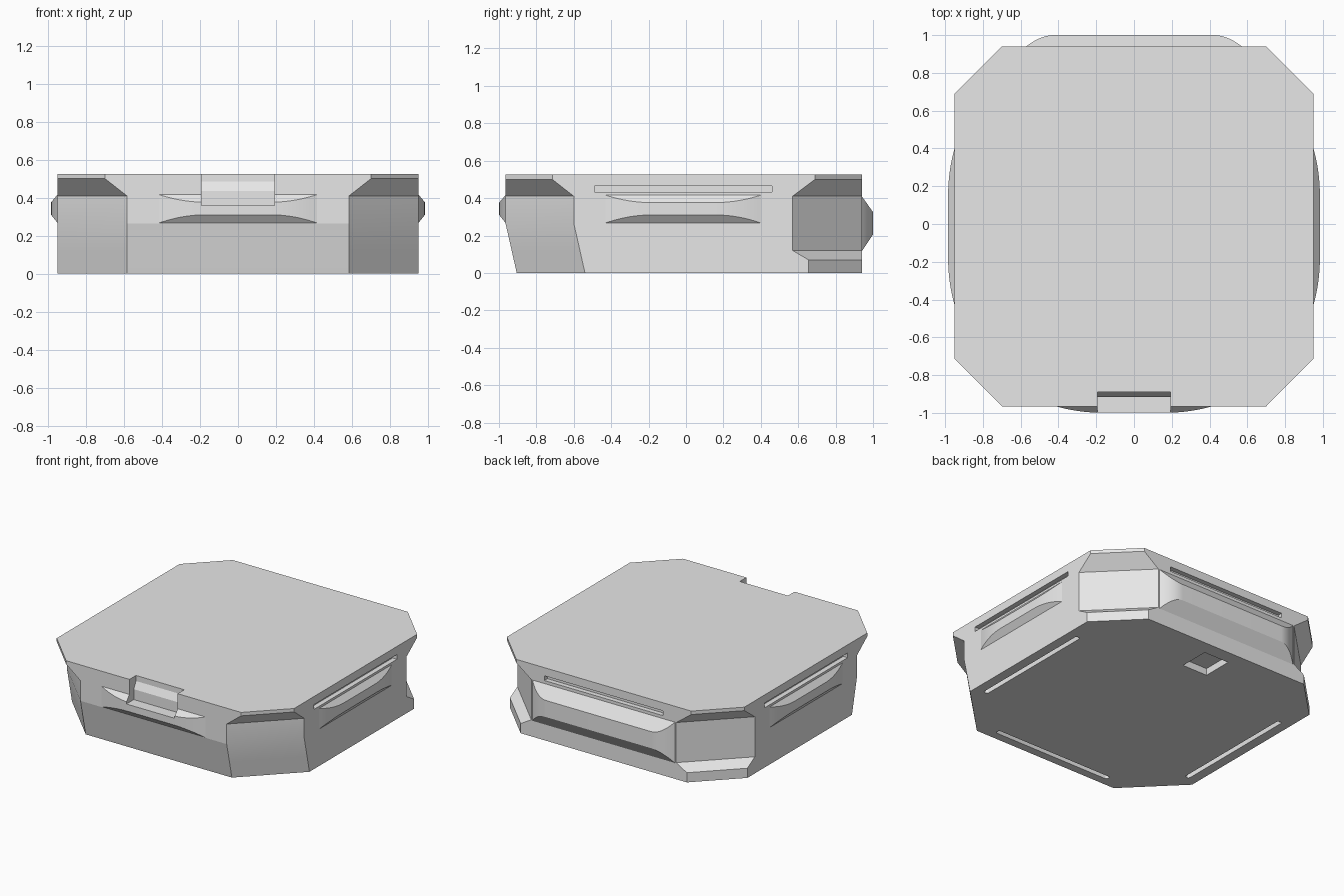
import bpy, bmesh, math
from mathutils import Matrix

if "Cube" in bpy.data.objects:
    bpy.data.objects.remove(bpy.data.objects["Cube"], do_unlink=True)

grey = bpy.data.materials.new("light grey")
grey.use_nodes = True
COLOUR = (0.8, 0.8, 0.8, 1)
grey.diffuse_color = COLOUR
grey.node_tree.nodes["Principled BSDF"].inputs["Base Color"].default_value = COLOUR

HALF, BACK, FRONT = 0.95, 0.94, -0.965


def make(name, bm):
    bmesh.ops.recalc_face_normals(bm, faces=bm.faces)
    mesh = bpy.data.meshes.new(name)
    bm.to_mesh(mesh)
    bm.free()
    mesh.materials.append(grey)
    ob = bpy.data.objects.new(name, mesh)
    bpy.context.collection.objects.link(ob)
    return ob


def loft(name, rings):
    """Solid skin through a list of equal-length rings of points."""
    bm = bmesh.new()
    loops = [[bm.verts.new(p) for p in ring] for ring in rings]
    n = len(loops[0])
    for a, b in zip(loops, loops[1:]):
        for i in range(n):
            j = (i + 1) % n
            bm.faces.new((a[i], a[j], b[j], b[i]))
    bm.faces.new(loops[0])
    bm.faces.new(loops[-1])
    return make(name, bm)


def octagon(z, front, cf, cb):
    """Rectangle with cut corners: cf at the front, cb at the back."""
    right = [(HALF - cf, front, z), (HALF, front + cf, z),
             (HALF, BACK - cb, z), (HALF - cb, BACK, z)]
    return right + [(-x, y, z) for x, y, z in reversed(right)]


def grip(name, turn, wall, shift, half, flat, depth, low, high, rise, drop):
    """Raised grip that swells from the wall; built on +y, then turned."""
    rings = []
    steps = 14
    ts = [-half + (half - flat) * i / steps for i in range(steps + 1)]
    for t in ts + [-t for t in reversed(ts)]:
        s = min(1, (half - abs(t)) / (half - flat))
        k = max(0.004, 1 - (1 - s) ** 2)
        rings.append([(t, wall - 0.03, low), (t, wall, low),
                      (t, wall + depth * k, low + rise * k),
                      (t, wall + depth * k, high - drop * k),
                      (t, wall, high), (t, wall - 0.03, high)])
    ob = loft(name, rings)
    ob.data.transform(Matrix.Translation((0, shift, 0)) @ Matrix.Rotation(math.radians(turn), 4, 'Z'))
    return ob


def box(name, x, y, z, radius=0):
    """Box from three ranges, with optional rounded upright edges."""
    bm = bmesh.new()
    bmesh.ops.create_cube(bm, size=1)
    for v in bm.verts:
        v.co = [(r[0] + r[1]) / 2 + c * (r[1] - r[0]) for c, r in zip(v.co, (x, y, z))]
    if radius:
        upright = [e for e in bm.edges if abs(e.verts[0].co.z - e.verts[1].co.z) > 0.01]
        bmesh.ops.bevel(bm, geom=upright, offset=radius, segments=4, profile=0.5, affect='EDGES')
    return make(name, bm)


def cut(target, cutter):
    mod = target.modifiers.new("cut", 'BOOLEAN')
    mod.operation = 'DIFFERENCE'
    mod.solver = 'EXACT'
    mod.object = cutter
    bpy.context.view_layer.objects.active = target
    bpy.ops.object.modifier_apply(modifier=mod.name)


# Case body: leaning front, cut corners, skirt at the back corners, top slab
body = loft("case_body", [
    octagon(0, -0.905, 0.365, 0.285),
    octagon(0.07, -0.921, 0.365, 0.285),
    octagon(0.12, -0.932, 0.365, 0.37),
    octagon(0.265, FRONT, 0.365, 0.37),
    octagon(0.41, FRONT, 0.365, 0.37),
    octagon(0.5, FRONT, 0.25, 0.25),
    octagon(0.525, FRONT, 0.25, 0.25)])

# Grips on all four walls
small = dict(half=0.415, flat=0.17, depth=0.034, low=0.267, high=0.416, rise=0.043, drop=0.04)
front_grip = grip("front_grip", 180, -FRONT, 0, **small)
left_grip = grip("left_grip", -90, HALF, -0.015, **small)
right_grip = grip("right_grip", 90, HALF, -0.015, **small)
back_grip = grip("back_grip", 0, BACK, 0, half=0.57, flat=0.42, depth=0.06,
                 low=0.115, high=0.41, rise=0.09, drop=0.085)

# Latch notch in the front edge
notch_side = [(-1.1, 0.36), (-0.915, 0.36), (-0.915, 0.435),
              (-0.89, 0.485), (-0.89, 0.6), (-1.1, 0.6)]
notch = loft("notch_cutter", [[(x, y, z) for y, z in notch_side] for x in (-0.193, 0.193)])

# Slots in the walls and underside, and the square socket underneath
slot_z, under = (0.432, 0.466), (-0.05, 0.05)
cutters = [notch,
           box("back_slot_cutter", (-0.475, 0.475), (BACK - 0.035, 1.1), slot_z),
           box("front_under_cutter", (-0.475, 0.475), (-0.845, -0.81), under, 0.016),
           box("socket_cutter", (-0.1, 0.1), (0.62, 0.84), under)]
for s in (-1, 1):
    cutters.append(box("wall_slot_cutter", sorted((s * 0.915, s * 1.1)), (-0.49, 0.46), slot_z))
    cutters.append(box("under_slot_cutter", sorted((s * 0.845, s * 0.88)), (-0.49, 0.46), under, 0.016))

cut(front_grip, notch)
for c in cutters:
    cut(body, c)
for c in cutters:
    bpy.data.objects.remove(c, do_unlink=True)

# Smooth the swelling grips, keep the case crisp
bpy.ops.object.select_all(action='DESELECT')
for ob in (body, front_grip, left_grip, right_grip, back_grip):
    ob.select_set(True)
bpy.context.view_layer.objects.active = body
bpy.ops.object.shade_smooth_by_angle(angle=math.radians(12))
